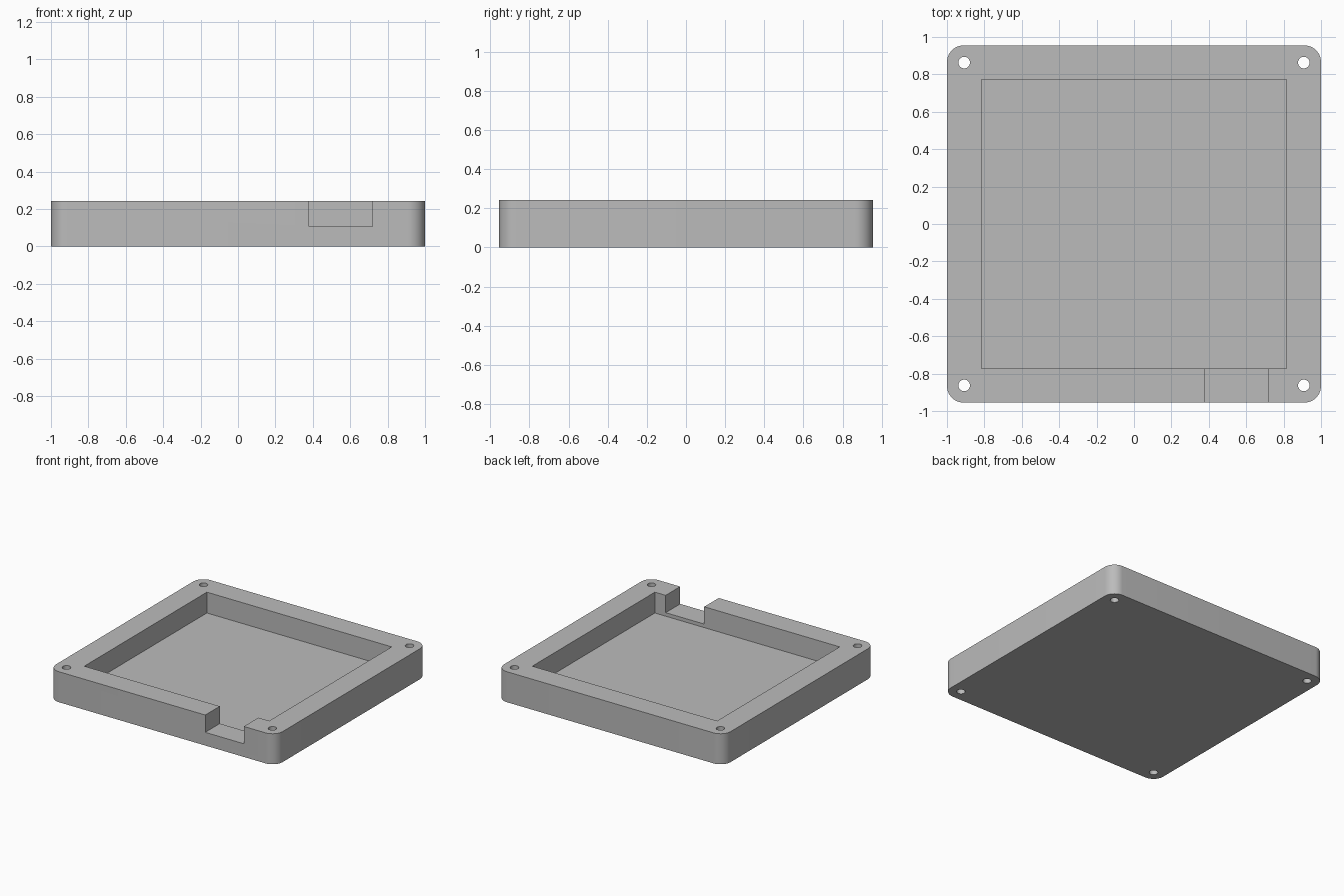
import bpy
import bmesh
from math import cos, sin, pi, radians

if "Cube" in bpy.data.objects:
    bpy.data.objects.remove(bpy.data.objects["Cube"], do_unlink=True)

HALF_X, HALF_Y, HEIGHT = 1.0, 0.955, 0.243
CORNER = 0.09
FLOOR = 0.077
CAVITY_X, CAVITY_Y = 0.815, 0.772
HOLE_X, HOLE_Y, HOLE_R = 0.908, 0.863, 0.031

grey = bpy.data.materials.new("plain grey")
grey.use_nodes = True
grey.diffuse_color = (0.5, 0.5, 0.5, 1)
grey.node_tree.nodes["Principled BSDF"].inputs["Base Color"].default_value = (0.5, 0.5, 0.5, 1)


def prism(name, outline, low, high):
    """Extrude a flat outline from low to high."""
    bm = bmesh.new()
    face = bm.faces.new([bm.verts.new((x, y, low)) for x, y in outline])
    top = bmesh.ops.extrude_face_region(bm, geom=[face])["geom"]
    moved = [v for v in top if isinstance(v, bmesh.types.BMVert)]
    bmesh.ops.translate(bm, verts=moved, vec=(0, 0, high - low))
    bmesh.ops.recalc_face_normals(bm, faces=bm.faces)
    mesh = bpy.data.meshes.new(name)
    bm.to_mesh(mesh)
    bm.free()
    mesh.materials.append(grey)
    obj = bpy.data.objects.new(name, mesh)
    bpy.context.collection.objects.link(obj)
    return obj


def rectangle(x0, x1, y0, y1):
    return [(x0, y0), (x1, y0), (x1, y1), (x0, y1)]


def arc(cx, cy, radius, start, sweep, steps):
    angles = [start + sweep * i / steps for i in range(steps + 1)]
    return [(cx + radius * cos(a), cy + radius * sin(a)) for a in angles]


# Tray body with rounded vertical corners
outline = []
for i, (sx, sy) in enumerate([(1, 1), (-1, 1), (-1, -1), (1, -1)]):
    outline += arc(sx * (HALF_X - CORNER), sy * (HALF_Y - CORNER),
                   CORNER, i * pi / 2, pi / 2, 12)
tray = prism("tray", outline, 0, HEIGHT)

# Cutters: cavity, cable notch in the front wall, four screw holes
cutters = [
    prism("cavity_cutter", rectangle(-CAVITY_X, CAVITY_X, -CAVITY_Y, CAVITY_Y), FLOOR, 0.5),
    prism("notch_cutter", rectangle(0.38, 0.72, -1.1, -0.7), 0.105, 0.5),
]
for sx in (-1, 1):
    for sy in (-1, 1):
        circle = arc(sx * HOLE_X, sy * HOLE_Y, HOLE_R, 0, 2 * pi, 32)[:-1]
        cutters.append(prism("screw_hole_cutter", circle, -0.1, 0.5))

# Cut the tray, then discard the cutters
bpy.ops.object.select_all(action="DESELECT")
tray.select_set(True)
bpy.context.view_layer.objects.active = tray
for cutter in cutters:
    cutter.hide_render = True
    cut = tray.modifiers.new(cutter.name, "BOOLEAN")
    cut.operation = "DIFFERENCE"
    cut.solver = "EXACT"
    cut.object = cutter
    bpy.ops.object.modifier_apply(modifier=cut.name)
    bpy.data.objects.remove(cutter, do_unlink=True)

bpy.ops.object.shade_smooth_by_angle(angle=radians(30))
